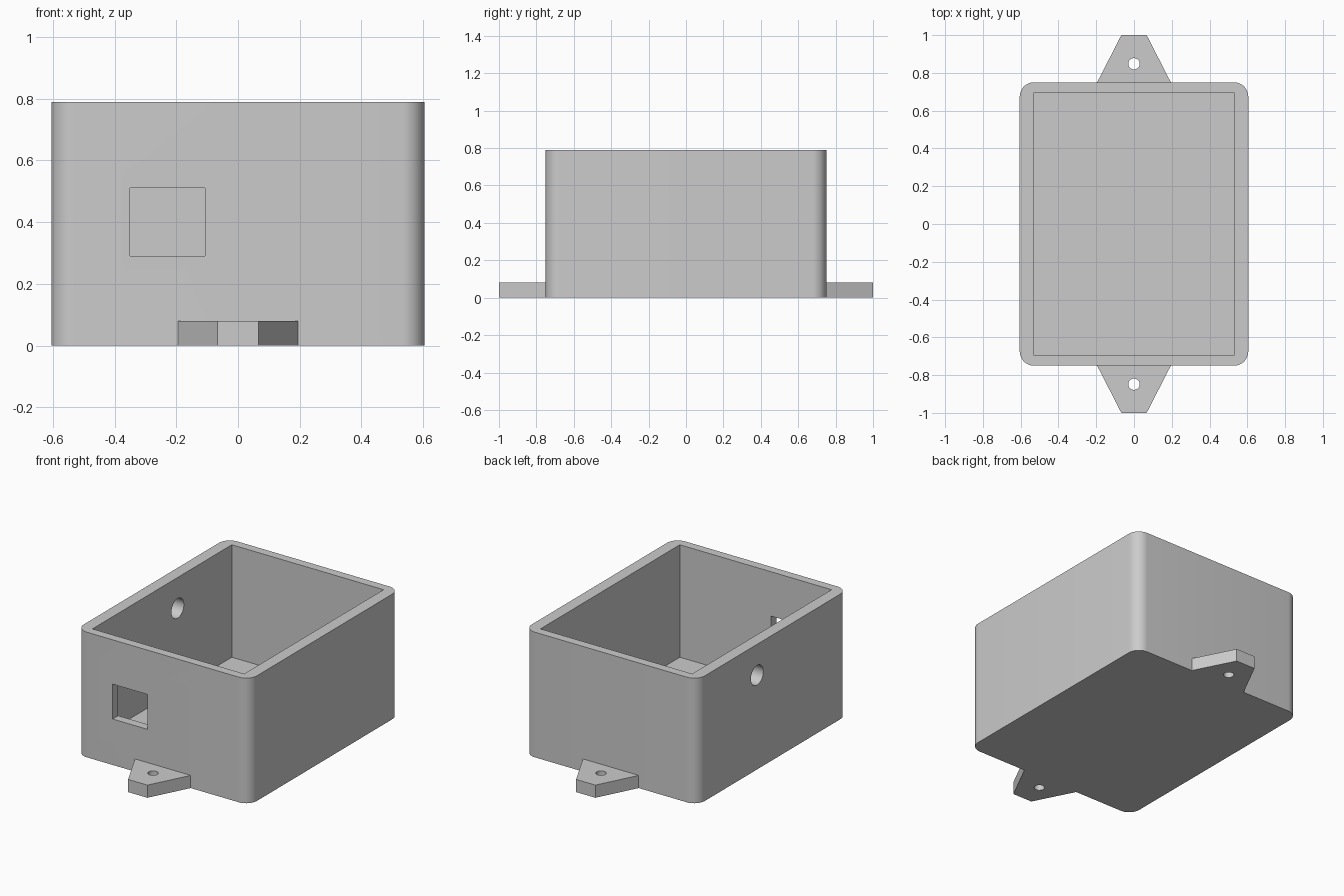
import bpy
import bmesh
from math import cos, sin, pi, radians

cube = bpy.data.objects.get("Cube")
if cube:
    bpy.data.objects.remove(cube, do_unlink=True)

grey = bpy.data.materials.new("plain_grey")
grey.use_nodes = True
COLOUR = (0.6, 0.6, 0.6, 1)
grey.diffuse_color = COLOUR
grey.node_tree.nodes["Principled BSDF"].inputs["Base Color"].default_value = COLOUR


def prism(name, outline, z0, z1):
    """Extrude an anticlockwise xy outline from z0 to z1."""
    bm = bmesh.new()
    base = bm.faces.new([bm.verts.new((x, y, z0)) for x, y in outline])
    top = bmesh.ops.extrude_face_region(bm, geom=[base])["geom"]
    verts = [v for v in top if isinstance(v, bmesh.types.BMVert)]
    bmesh.ops.translate(bm, verts=verts, vec=(0, 0, z1 - z0))
    bmesh.ops.recalc_face_normals(bm, faces=bm.faces)
    mesh = bpy.data.meshes.new(name)
    bm.to_mesh(mesh)
    bm.free()
    mesh.materials.append(grey)
    obj = bpy.data.objects.new(name, mesh)
    bpy.context.collection.objects.link(obj)
    return obj


def rectangle(x0, x1, y0, y1):
    return [(x0, y0), (x1, y0), (x1, y1), (x0, y1)]


def circle(r, cx=0, cy=0, n=32):
    return [(cx + r * cos(2 * pi * i / n), cy + r * sin(2 * pi * i / n))
            for i in range(n)]


def rounded_rectangle(hx, hy, r, steps=10):
    points = []
    for k, (sx, sy) in enumerate([(1, 1), (-1, 1), (-1, -1), (1, -1)]):
        for i in range(steps + 1):
            a = pi / 2 * (k + i / steps)
            points.append((sx * (hx - r) + r * cos(a), sy * (hy - r) + r * sin(a)))
    return points


def cut(obj, cutter):
    """Subtract the cutter, apply the result and discard the cutter."""
    cutter.hide_render = True
    mod = obj.modifiers.new("cut", "BOOLEAN")
    mod.operation = "DIFFERENCE"
    mod.solver = "EXACT"
    mod.object = cutter
    bpy.context.view_layer.update()
    deps = bpy.context.evaluated_depsgraph_get()
    mesh = bpy.data.meshes.new_from_object(obj.evaluated_get(deps))
    obj.modifiers.clear()
    obj.data = mesh
    bpy.data.objects.remove(cutter, do_unlink=True)


def smooth(obj):
    bpy.ops.object.select_all(action="DESELECT")
    obj.select_set(True)
    bpy.context.view_layer.objects.active = obj
    bpy.ops.object.shade_smooth_by_angle(angle=radians(30))


HX, HY, HEIGHT, FLOOR = 0.605, 0.75, 0.79, 0.08

# Open box with rounded outer corners and a square-cornered cavity
box = prism("box", rounded_rectangle(HX, HY, 0.075), 0, HEIGHT)
cut(box, prism("cavity_cutter", rectangle(-0.53, 0.53, -0.695, 0.695), FLOOR, 1))

# Rectangular port through the front wall
cut(box, prism("port_cutter", rectangle(-0.35, -0.107, -0.9, -0.6), 0.29, 0.51))

# Round cable hole through the right-hand wall
drill = prism("cable_hole_cutter", circle(0.062), -0.1, 0.1)
drill.rotation_euler.y = pi / 2
drill.location = (-0.57, 0.155, 0.595)
cut(box, drill)
smooth(box)

# Tapered mounting tabs, each with a screw hole
for name, s in (("front_tab", -1), ("back_tab", 1)):
    outline = [(-0.195 * s, HY * s), (0.195 * s, HY * s), (0.067 * s, s), (-0.067 * s, s)]
    tab = prism(name, outline, 0, FLOOR)
    cut(tab, prism("screw_hole_cutter", circle(0.03, 0, 0.848 * s), -0.1, 0.2))
    smooth(tab)
